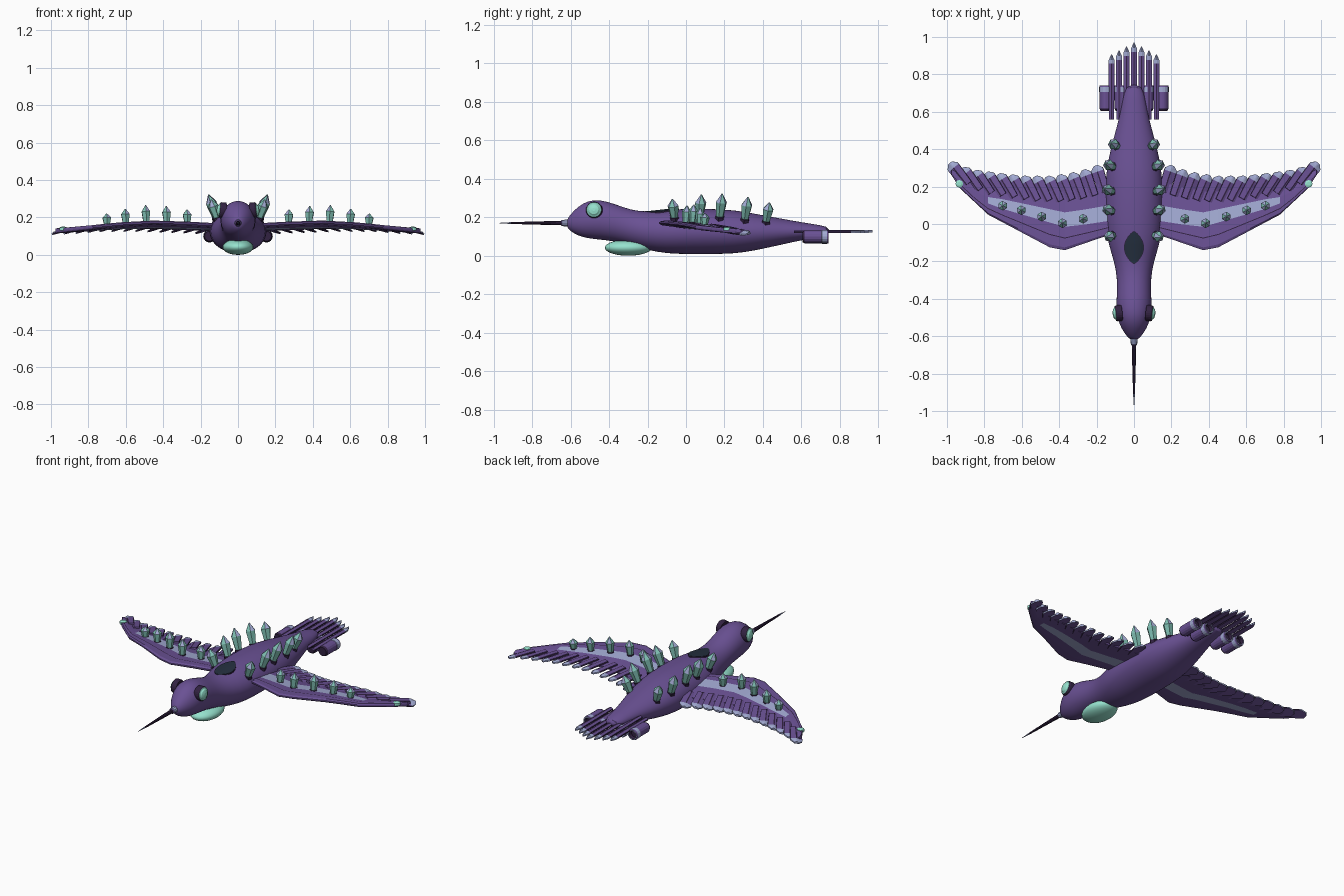
import bpy, bmesh, math
from mathutils import Matrix, Vector

if "Cube" in bpy.data.objects:
    bpy.data.objects.remove(bpy.data.objects["Cube"])

def material(name, r, g, b):
    m = bpy.data.materials.new(name)
    lin = [((c / 255 + 0.055) / 1.055) ** 2.4 for c in (r, g, b)]
    m.diffuse_color = (*lin, 1)
    m.use_nodes = True
    m.node_tree.nodes["Principled BSDF"].inputs["Base Color"].default_value = m.diffuse_color
    return m

PURPLE = material("purple", 106, 81, 148)
DARK = material("dark plum", 50, 34, 66)
LAVENDER = material("lavender", 163, 171, 212)
MINT = material("mint", 150, 226, 206)
TEAL = material("crystal teal", 128, 192, 180)
NAVY = material("canopy navy", 36, 47, 62)

def finish(name, bm, mats, mirror=False, smooth=False):
    bmesh.ops.recalc_face_normals(bm, faces=bm.faces[:])
    me = bpy.data.meshes.new(name)
    bm.to_mesh(me)
    bm.free()
    for m in mats:
        me.materials.append(m)
    ob = bpy.data.objects.new(name, me)
    bpy.context.collection.objects.link(ob)
    if mirror:
        ob.modifiers.new("mirror", 'MIRROR')
    if smooth:
        bpy.ops.object.select_all(action='DESELECT')
        bpy.context.view_layer.objects.active = ob
        ob.select_set(True)
        bpy.ops.object.shade_smooth_by_angle(angle=math.radians(40))
    return ob

def loft(bm, rings, mat=lambda i, j: 0):
    """Skin closed rings; mat gives the slot for segment i, column j."""
    vs = [[bm.verts.new(p) for p in r] for r in rings]
    n = len(vs[0])
    for i in range(len(vs) - 1):
        for j in range(n):
            k = (j + 1) % n
            f = bm.faces.new((vs[i][j], vs[i][k], vs[i + 1][k], vs[i + 1][j]))
            f.material_index = mat(i, j)
    bm.faces.new(vs[0]).material_index = mat(0, 0)
    bm.faces.new(vs[-1]).material_index = mat(len(vs) - 2, 0)

def spindle(bm, M, profile, n, mat):
    """Turned shape along local z from (height, radius) pairs."""
    loft(bm, [[M @ Vector((r * math.cos(2 * math.pi * j / n), r * math.sin(2 * math.pi * j / n), z))
               for j in range(n)] for z, r in profile], mat if callable(mat) else lambda i, j: mat[i])

def aim(pos, direction):
    return Matrix.Translation(pos) @ Vector(direction).to_track_quat('Z', 'Y').to_matrix().to_4x4()

def interp(table, x):
    if x <= table[0][0]:
        return table[0][1]
    for (a, u), (b, v) in zip(table, table[1:]):
        if x <= b:
            return u + (v - u) * (x - a) / (b - a)
    return table[-1][1]

# body: y, bottom, top, half width
BODY = [(-.62, .152, .185, .014), (-.605, .13, .21, .036), (-.56, .103, .258, .067), (-.51, .09, .286, .088),
        (-.45, .084, .293, .095), (-.37, .075, .27, .092), (-.29, .056, .238, .09), (-.2, .029, .227, .106),
        (-.1, .011, .238, .14), (0, .008, .246, .153), (.2, .008, .243, .154), (.3, .016, .23, .147),
        (.42, .04, .207, .121), (.55, .07, .183, .083), (.65, .09, .166, .062), (.75, .106, .152, .045)]
bm = bmesh.new()
loft(bm, [[(w * math.cos(a * math.pi / 16), y, (b + t) / 2 + (t - b) / 2 * math.sin(a * math.pi / 16))
           for a in range(32)] for y, b, t, w in BODY])
body = finish("body", bm, [PURPLE], smooth=True)
sub = body.modifiers.new("round", 'SUBSURF')
sub.levels = sub.render_levels = 1

def body_top(x, y):
    b, t, w = (interp([(s[0], s[k]) for s in BODY], y) for k in (1, 2, 3))
    return (b + t) / 2 + (t - b) / 2 * math.sqrt(max(0, 1 - (x / w) ** 2))

# beak with pale collar and tip
bm = bmesh.new()
spindle(bm, aim((0, -.6, .17), (0, -1, 0)),
        [(0, .02), (.045, .017), (.05, .012), (.17, .009), (.31, .005), (.372, .001)], 10, [1, 2, 0, 0, 1])
finish("beak", bm, [DARK, LAVENDER, PURPLE])

# eyes: dark socket, pale ring, mint lens
bm = bmesh.new()
spindle(bm, aim((.066, -.475, .236), (1, -.1, .1)),
        [(0, .043), (.026, .043), (.034, .039), (.037, .031), (.044, .024), (.048, .008)], 24, [2, 2, 1, 0, 0])
finish("eyes", bm, [MINT, TEAL, DARK], True)

# belly pod
bm = bmesh.new()
bmesh.ops.create_uvsphere(bm, u_segments=24, v_segments=14, radius=1,
                          matrix=Matrix.Translation((0, -.3, .042)) @ Matrix.Diagonal((.083, .122, .042, 1)))
finish("belly_pod", bm, [MINT], smooth=True)

# canopy plate that follows the back, with a thin mint-grey rim beneath
def canopy(name, grow, lift, mat):
    bm = bmesh.new()
    rings = []
    for i in range(17):
        s = i / 16
        y = -.126 + (.172 + grow) * (s - .5)
        w = (.05 + grow / 2) * math.sin(math.pi * s) ** .75 + .001
        xs = [w * (k / 4 - 1) for k in range(9)]
        rings.append([(x, y, body_top(x, y) + lift) for x in xs]
                     + [(x, y, body_top(x, y) - .004) for x in xs[::-1]])
    loft(bm, rings)
    finish(name, bm, [mat])

canopy("canopy", 0, .005, NAVY)
canopy("canopy_rim", .006, .003, DARK)

# wing shape tables over x
LE = [(.08, -.04), (.37, -.14), (.45, -.125), (.78, .05), (.93, .19), (.975, .26)]
TE = [(.08, .24), (.2, .21), (.4, .17), (.6, .19), (.8, .215), (.975, .29)]
LO = [(.08, .025), (.36, -.018), (.7, .08), (.82, .125), (.975, .27)]
HI = [(.08, .11), (.36, .06), (.7, .132), (.82, .15), (.975, .277)]
ZZ = [(.08, .157), (.25, .167), (.45, .174), (.65, .163), (.8, .146), (1, .127)]

def wing_z(x, y):
    return interp(ZZ, x) - .1 * (y - interp(LE, x))

XS = [.08, .15, .25, .37, .41, .45, .53, .62, .7, .78, .85, .93, .975]
bm = bmesh.new()
rings = []
for x in XS:
    le, lo, hi, te = (interp(t, x) for t in (LE, LO, HI, TE))
    d = lo - le
    ys = [le, le + .12 * d, le + .5 * d, le + .5 * d + .005, lo, hi, te]
    th = [.004, .011, .013, .013, .013, .012, .005]
    rings.append([(x, y, wing_z(x, y) + h) for y, h in zip(ys, th)]
                 + [(x, y, wing_z(x, y) - h) for y, h in zip(ys[::-1], th[::-1])])
loft(bm, rings, lambda i, j: 1 if j in (4, 8) and i < 9 else 2 if j == 2 else 0)
finish("wings", bm, [PURPLE, LAVENDER, DARK], True)

def feather(bm, M, w, L, tip, blunt=.12):
    """Ridged plate with a pale pointed tip and dark rib and edges."""
    rings = []
    for y, k in ((0, .85), (L - tip, 1), (L - tip * .6, .95), (L, blunt)):
        a = w / 2 * k
        r = min(.0035, a * .5)
        rings.append([M @ Vector(p) for p in ((-a, y, .002), (-r, y, .008), (r, y, .008),
                                              (a, y, .002), (a, y, -.006), (-a, y, -.006))])
    loft(bm, rings, lambda i, j: 1 if i > 0 and j != 4 else 2 if j in (1, 3, 5) else 0)

# wing feathers along the trailing edge
TIPY = [(.2, .315), (.3, .28), (.45, .255), (.6, .255), (.75, .27), (.9, .29), (.99, .33)]
bm = bmesh.new()
N = 13
for i in range(N):
    s = i / (N - 1)
    x = .205 + .78 * s
    y = interp(TIPY, x)
    a = math.radians(18 + 20 * s)
    L = .15
    bx, by = x - L * math.sin(a), y - L * math.cos(a)
    M = (Matrix.Translation((bx, by, wing_z(bx, by) + .008)) @ Matrix.Rotation(-a, 4, 'Z')
         @ Matrix.Rotation(-.16, 4, 'X') @ Matrix.Rotation(.25, 4, 'Y'))
    feather(bm, M, .07, L, .034, .35)
finish("wing_feathers", bm, [PURPLE, LAVENDER, DARK], True)

# tail feathers
bm = bmesh.new()
for i in range(-3, 4):
    end = .97 - .021 * abs(i)
    feather(bm, Matrix.Translation((.04 * i, .56, .126 - .001 * abs(i))), .032, end - .56, .05)
finish("tail_feathers", bm, [PURPLE, LAVENDER, DARK])

# thrusters under the tail
bm = bmesh.new()
for x, z in ((.152, .1), (.072, .096)):
    spindle(bm, aim((x, .605, z), (0, 1, 0)),
            [(0, .026), (.012, .032), (.1, .032), (.102, .034), (.127, .034), (.135, .031), (.135, .024), (.115, .02)],
            16, [2, 0, 1, 1, 0, 1, 2])
finish("thrusters", bm, [PURPLE, LAVENDER, DARK], True)

def crystal(bm, pos, direction, r, h):
    M = aim(pos, direction)
    spindle(bm, M, [(0, .62 * r), (.66 * h, r), (h, .1 * r)], 6, lambda i, j: 1 if i == 1 and j % 2 else 0)
    spindle(bm, M, [(-.01, r * .85), (.08 * h, r * .8), (.1 * h, r * .6)], 6, [2, 2])

# crystals on the back
bm = bmesh.new()
for y, x, h, lean in ((-.06, .11, .11, -.1), (.07, .115, .13, .08), (.175, .115, .136, .1),
                      (.305, .11, .13, .14), (.415, .088, .112, .18)):
    crystal(bm, (x, y, body_top(x, y) - .01), (.33, lean, 1), .03, h)
finish("back_crystals", bm, [TEAL, LAVENDER, DARK], True)

# crystals on the wings
bm = bmesh.new()
for x, y, h in ((.27, .025, .08), (.38, .0, .095), (.49, .035, .1), (.6, .07, .084), (.7, .095, .064)):
    crystal(bm, (x, y, wing_z(x, y) + .008), (.04, .06, 1), .026, h)
finish("wing_crystals", bm, [TEAL, LAVENDER, DARK], True)

# wing tip lights
bm = bmesh.new()
spindle(bm, aim((.934, .215, wing_z(.934, .215)), (0, 0, 1)), [(0, .02), (.015, .02), (.019, .01)], 12, [0, 0])
finish("wing_tip_lights", bm, [MINT], True)
